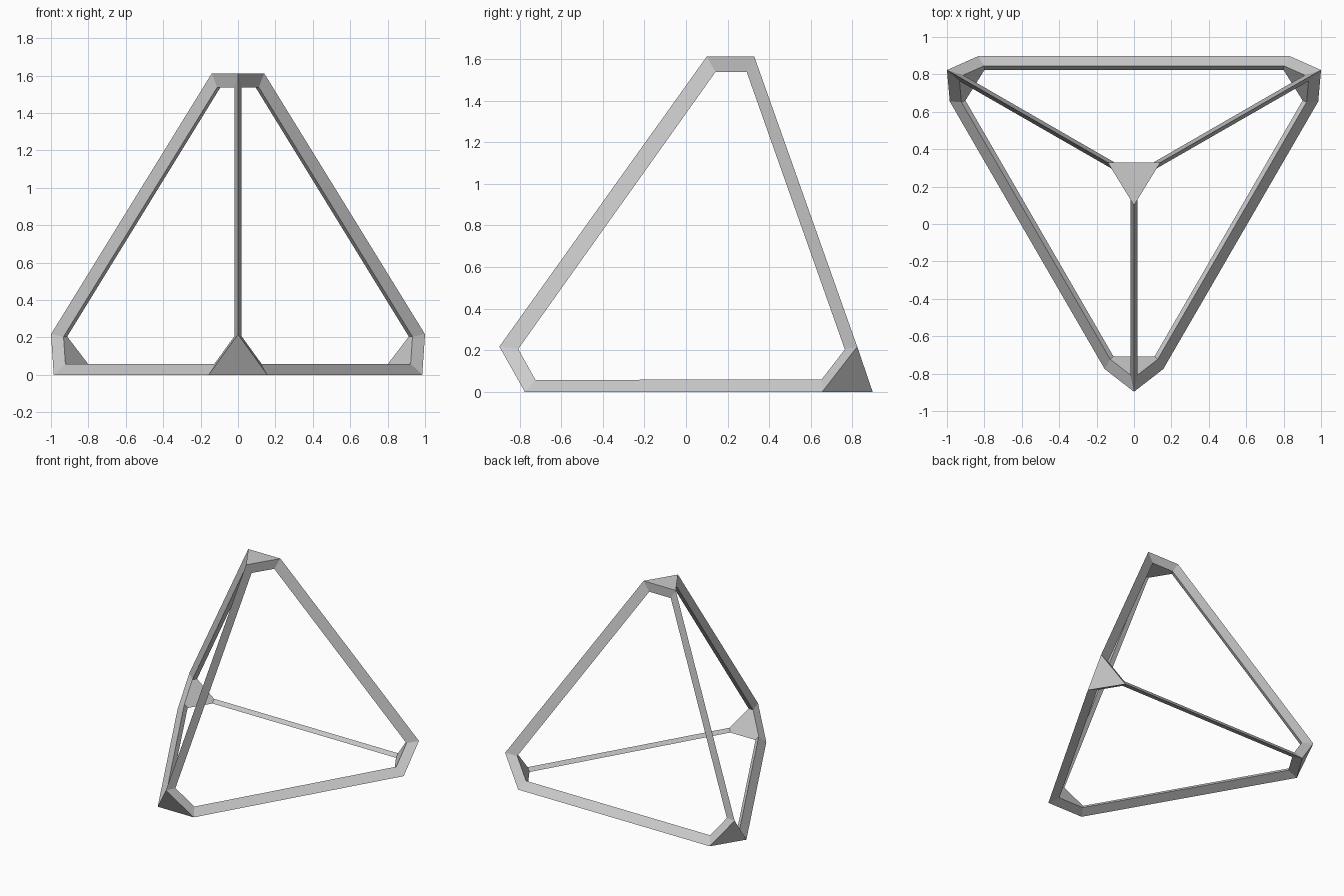
import bpy, bmesh
from mathutils import Vector
from itertools import combinations

if "Cube" in bpy.data.objects:
    bpy.data.objects.remove(bpy.data.objects["Cube"])

CENTRE = Vector((0, 0.256, 0.46))
DEPTH = 0.065      # pull of inner points toward the centre
HALF = 0.037       # spread of each inner point along the corner plate

# Cut corners of the tetrahedron: 0 left, 1 right, 2 front, 3 top.
# ends[(i, j)] is the outer point at corner i on the edge running to corner j.
ends = {
    (1, 0): (0.834, 0.897, 0), (1, 2): (0.985, 0.655, 0), (1, 3): (1, 0.823, 0.217),
    (2, 1): (0.157, -0.775, 0), (2, 3): (0, -0.897, 0.217),
    (3, 1): (0.14, 0.328, 1.612), (3, 2): (0, 0.10, 1.612),
}
swap = {0: 1, 1: 0, 2: 2, 3: 3}
for (i, j), p in list(ends.items()):
    ends[(swap[i], swap[j])] = (-p[0], p[1], p[2])
ends = {k: Vector(p) for k, p in ends.items()}


def inner(i, j, k):
    """Inner point at corner i, edge to j, on the side opening toward k."""
    v = ends[(i, j)]
    return v.lerp(CENTRE, DEPTH) + (ends[(i, k)] - v).normalized() * HALF


bm = bmesh.new()


def face(*pts):
    bm.faces.new([bm.verts.new(p) for p in pts])


# Corner plates: outer triangle, three rims, inner hexagon
for i in range(4):
    a, b, c = [j for j in range(4) if j != i]
    face(ends[(i, a)], ends[(i, b)], ends[(i, c)])
    for j, k in ((a, b), (b, c), (c, a)):
        face(ends[(i, j)], ends[(i, k)], inner(i, k, j), inner(i, j, k))
    face(inner(i, a, c), inner(i, a, b), inner(i, b, a),
         inner(i, b, c), inner(i, c, b), inner(i, c, a))

# Struts: wedge section with the ridge outside and a narrow inner face
for i, j in combinations(range(4), 2):
    k, l = [m for m in range(4) if m not in (i, j)]
    for m in (k, l):
        face(ends[(i, j)], ends[(j, i)], inner(j, i, m), inner(i, j, m))
    face(inner(i, j, k), inner(j, i, k), inner(j, i, l), inner(i, j, l))

bmesh.ops.remove_doubles(bm, verts=bm.verts, dist=0.0005)
bmesh.ops.recalc_face_normals(bm, faces=bm.faces)
mesh = bpy.data.meshes.new("truncated_tetrahedron_frame")
bm.to_mesh(mesh)
bm.free()
obj = bpy.data.objects.new("truncated_tetrahedron_frame", mesh)
bpy.context.collection.objects.link(obj)
